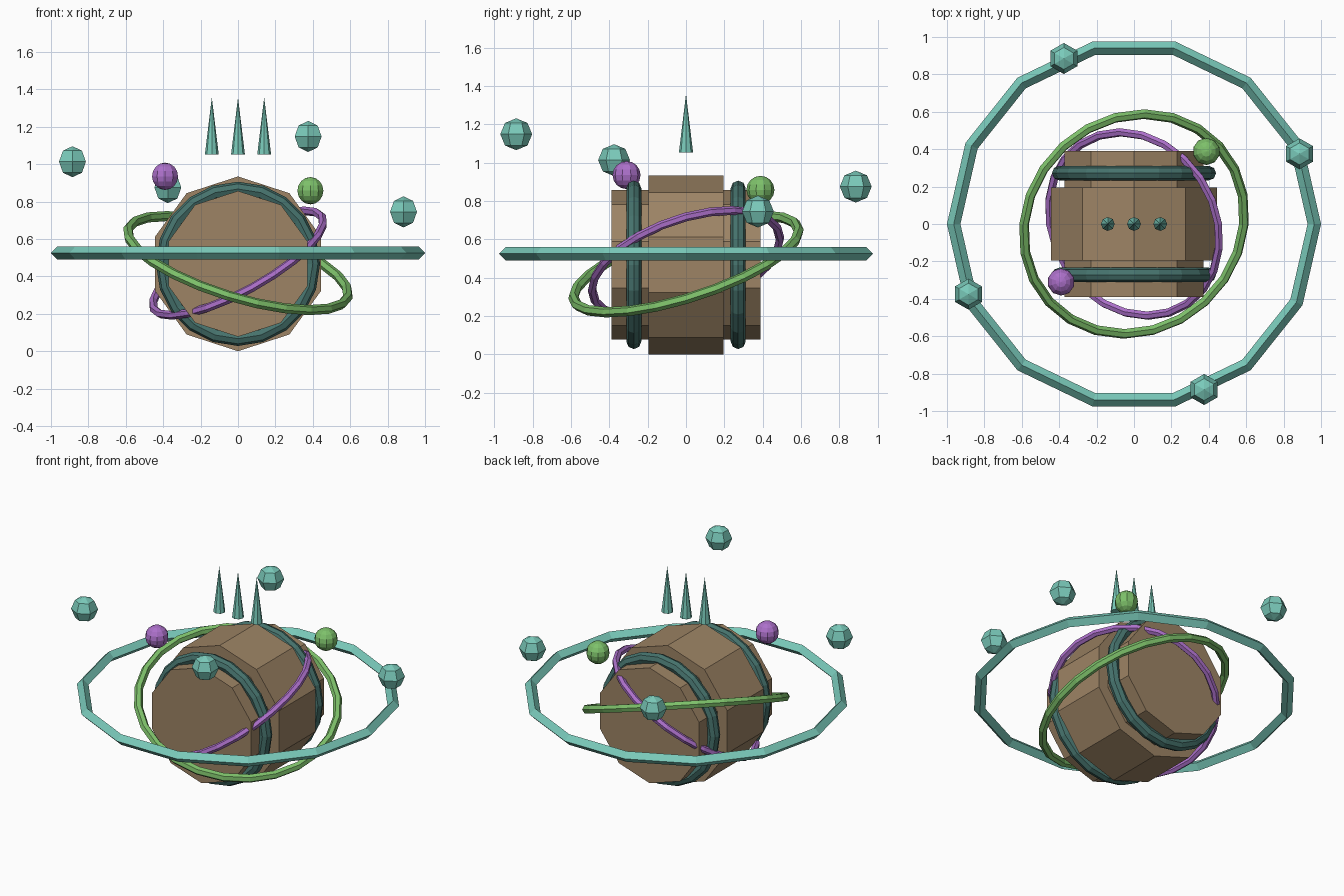
import bpy
from math import pi
from mathutils import Matrix, Vector

cube = bpy.data.objects.get("Cube")
if cube:
    bpy.data.objects.remove(cube, do_unlink=True)


def material(name, rgb):
    """Flat material from 0-255 display values, stored as linear."""
    col = tuple(((c / 255 + 0.055) / 1.055) ** 2.4 for c in rgb) + (1.0,)
    m = bpy.data.materials.new(name)
    m.use_nodes = True
    m.diffuse_color = col
    m.node_tree.nodes["Principled BSDF"].inputs["Base Color"].default_value = col
    return m


WOOD = material("brown_wood", (157, 132, 101))
TEAL = material("pale_teal", (122, 202, 186))
DARK = material("dark_teal", (70, 115, 109))
GREEN = material("leaf_green", (125, 192, 106))
PURPLE = material("soft_purple", (172, 112, 202))


def finish(name, mat):
    ob = bpy.context.object
    ob.name = ob.data.name = name
    ob.data.materials.clear()
    ob.data.materials.append(mat)
    return ob


def ring(name, mat, loc, major, minor, sides, section, rot=(0, 0, 0)):
    bpy.ops.mesh.primitive_torus_add(
        location=loc, rotation=rot, major_radius=major, minor_radius=minor,
        major_segments=sides, minor_segments=section)
    return finish(name, mat)


def ball(name, mat, loc, radius, segments, rings):
    bpy.ops.mesh.primitive_uv_sphere_add(
        location=loc, radius=radius, segments=segments, ring_count=rings)
    return finish(name, mat)


def drum(name, y, radius, depth):
    bpy.ops.mesh.primitive_cylinder_add(
        vertices=10, radius=radius, depth=depth,
        location=(0, y, MID), rotation=(pi / 2, 0, 0))
    return finish(name, WOOD)


MID = 0.467

# Stepped ten-sided barrel with a hoop on each end
drum("barrel_middle", 0, MID, 0.39)
for side, label in ((-1, "front"), (1, "back")):
    drum("barrel_" + label, side * 0.292, 0.39, 0.195)
    ring("hoop_" + label, DARK, (0, side * 0.272, MID), 0.4, 0.039,
         20, 8, (pi / 2, 0, 0))

# Large level ring and the two tilted rings
ring("large_ring", TEAL, (0, 0, 0.525), 0.964, 0.036, 14, 4)
ring("green_ring", GREEN, (0, 0, MID + 0.004), 0.615, 0.027, 24, 6, (0.3, 0.3, 0))
ring("purple_ring", PURPLE, (0, 0, MID + 0.004), 0.513, 0.023, 24, 6, (0.3, -0.5, 0))

# Three spikes floating above the barrel
for x, label in ((-0.14, "right"), (0, "middle"), (0.14, "left")):
    bpy.ops.mesh.primitive_cone_add(
        vertices=8, radius1=0.037, radius2=0, depth=0.305, location=(x, 0, 1.205))
    finish("spike_" + label, TEAL)

# Four faceted gems, a quarter turn apart at different heights
start = Vector((0.885, 0.375, 0))
for i, z in enumerate((0.745, 0.875, 1.013, 1.148)):
    spot = Matrix.Rotation(i * pi / 2, 3, "Z") @ start
    ball("gem_%d" % (i + 1), TEAL, (spot.x, spot.y, z), 0.083, 6, 4)

# Coloured orbs that go with the tilted rings
ball("green_orb", GREEN, (0.387, 0.388, 0.858), 0.073, 10, 8)
ball("purple_orb", PURPLE, (-0.39, -0.31, 0.935), 0.073, 10, 8)
